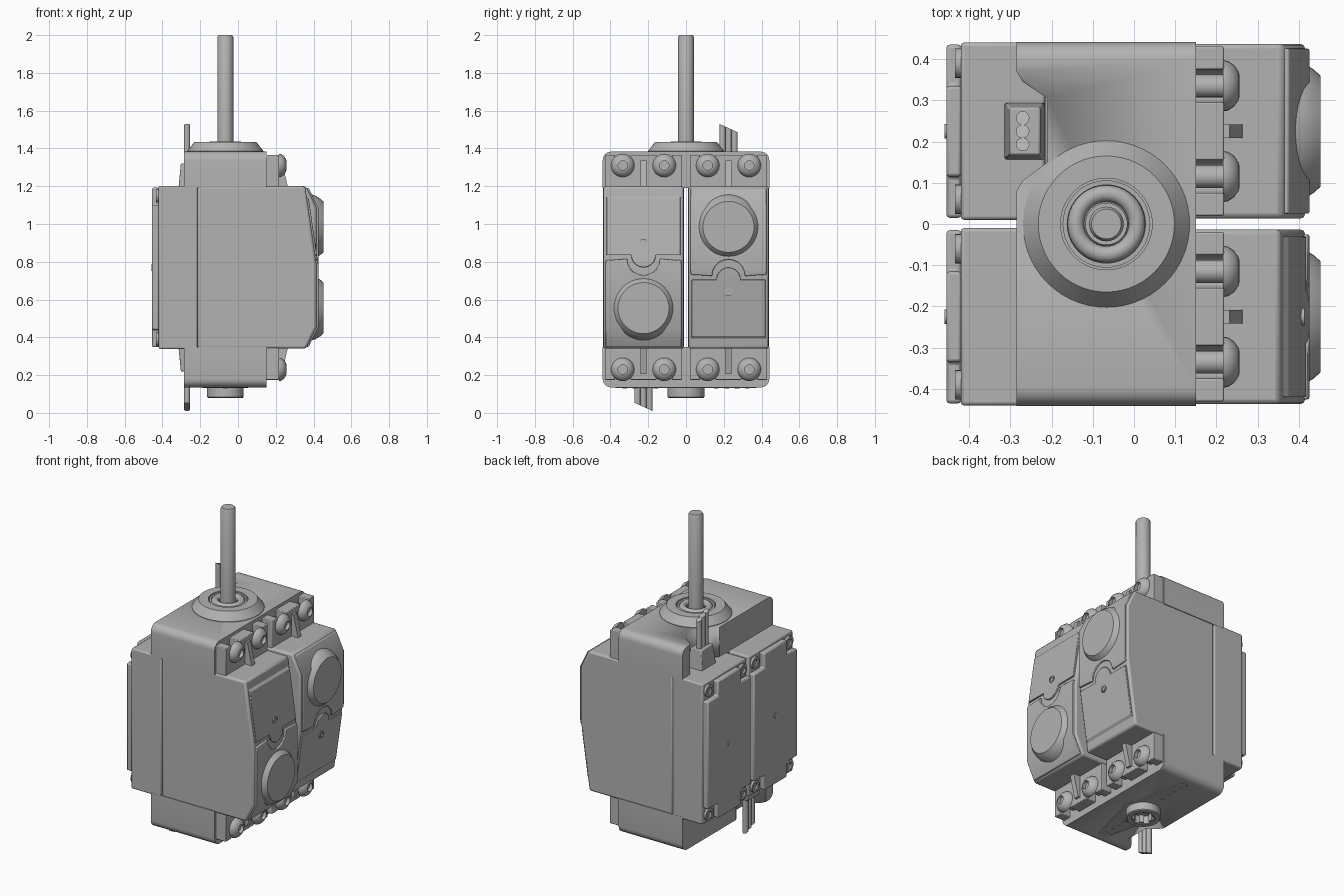
import bpy, bmesh
from math import pi, cos, sin, radians
from mathutils import Matrix, Vector

cube = bpy.data.objects.get("Cube")
if cube:
    bpy.data.objects.remove(cube, do_unlink=True)

grey = bpy.data.materials.new("plain_grey")
grey.use_nodes = True
grey.diffuse_color = (0.45, 0.45, 0.45, 1)
grey.node_tree.nodes["Principled BSDF"].inputs["Base Color"].default_value = (0.45, 0.45, 0.45, 1)

MID = 0.77       # height of the body centre
SIDE = 0.225     # sideways offset of each motor unit
AXIS_X = -0.067  # x of the output shaft


def prism(pts, axis, lo, hi):
    """Extrude a 2D outline along one axis."""
    place = {"x": lambda p: (lo, p[0], p[1]), "y": lambda p: (p[0], lo, p[1]),
             "z": lambda p: (p[0], p[1], lo)}[axis]
    bm = bmesh.new()
    face = bm.faces.new([bm.verts.new(place(p)) for p in pts])
    out = bmesh.ops.extrude_face_region(bm, geom=[face])
    step = Vector([hi - lo if a == axis else 0 for a in "xyz"])
    bmesh.ops.translate(bm, vec=step, verts=[v for v in out["geom"] if isinstance(v, bmesh.types.BMVert)])
    bmesh.ops.recalc_face_normals(bm, faces=bm.faces)
    return bm


def lathe(profile, matrix=Matrix(), steps=40):
    """Spin (radius, height) points round z, then move by matrix."""
    bm = bmesh.new()
    vs = [bm.verts.new((r, 0, h)) for r, h in profile]
    es = [bm.edges.new(pair) for pair in zip(vs, vs[1:])]
    bmesh.ops.spin(bm, geom=vs + es, cent=(0, 0, 0), axis=(0, 0, 1), angle=2 * pi, steps=steps)
    bmesh.ops.remove_doubles(bm, verts=bm.verts, dist=1e-4)
    bmesh.ops.recalc_face_normals(bm, faces=bm.faces)
    bm.transform(matrix)
    return bm


def clip(bm, co, no):
    """Slice off everything beyond a plane and close the cut."""
    bmesh.ops.bisect_plane(bm, geom=bm.verts[:] + bm.edges[:] + bm.faces[:],
                           plane_co=co, plane_no=no, clear_outer=True)
    bmesh.ops.holes_fill(bm, edges=[e for e in bm.edges if e.is_boundary], sides=0)
    bmesh.ops.recalc_face_normals(bm, faces=bm.faces)


def add(name, bm, bevel=0, loc=(0, 0, 0), rot=0):
    me = bpy.data.meshes.new(name)
    bm.to_mesh(me)
    me.materials.append(grey)
    me.polygons.foreach_set("use_smooth", [True] * len(me.polygons))
    me.set_sharp_from_angle(angle=radians(32))
    ob = bpy.data.objects.new(name, me)
    ob.location, ob.rotation_euler = loc, (rot, 0, 0)
    bpy.context.collection.objects.link(ob)
    if bevel:
        mod = ob.modifiers.new("soft_edges", "BEVEL")
        mod.width, mod.segments, mod.limit_method = bevel, 2, "ANGLE"
        mod.angle_limit = radians(40)
    return ob


def both(name, bm, bevel=0):
    """Place a part on the front unit and, turned over, on the back unit."""
    add("front_" + name, bm, bevel, (0, -SIDE, MID))
    add("back_" + name, bm, bevel, (0, SIDE, MID), pi)
    bm.free()


def rect(a, b, c, d):
    return [(a, c), (b, c), (b, d), (a, d)]


def arc(cx, cy, r, start, end, n=10):
    return [(cx + r * cos(start + (end - start) * i / n), cy + r * sin(start + (end - start) * i / n))
            for i in range(n + 1)]


def along_x(x, y, z, sign=1):
    return Matrix.Translation((x, y, z)) @ Matrix.Rotation(sign * pi / 2, 4, "Y")


def shape_face(bm, lift):
    """Flat face with a long slope above and a short chamfer below."""
    clip(bm, (0.415 + lift, 0, 0), (1, 0, 0))
    clip(bm, (0.355 + lift, 0, 0.43), (0.45, 0, 0.065))
    clip(bm, (0.36 + lift, 0, -0.43), (0.12, 0, -0.058))


# Motor cases
case = prism(rect(-0.212, 0.212, -0.43, 0.43), "x", -0.215, 0.5)
shape_face(case, 0)
both("main_case", case, 0.012)
both("rear_case", prism(rect(-0.215, 0.215, -0.432, 0.432), "x", -0.42, -0.2155), 0.008)

# Rear cover with notched corners, screws and a centre plug
cover = [(-0.21, -0.33), (-0.11, -0.33), (-0.11, -0.422), (0.11, -0.422), (0.11, -0.33), (0.21, -0.33)]
cover += [(-y, -z) for y, z in cover]
both("rear_cover", prism(cover, "x", -0.455, -0.418), 0.008)
for y in (-0.165, 0.165):
    for z in (-0.38, 0.38):
        both("cover_screw", lathe([(0, 0), (0.036, 0), (0.036, 0.014), (0.02, 0.014), (0.02, 0.004), (0, 0.004)],
                                  along_x(-0.42, y, z, -1), 20))
both("rear_plug", lathe([(0, 0), (0.018, 0), (0.018, 0.004), (0, 0.004)], along_x(-0.455, 0, 0, -1), 20))

# Raised face panels with a curved joint between them
upper = [(-0.195, 0.395), (-0.195, 0.065)] + arc(0, 0.065, 0.065, pi, 2 * pi) + [(0.195, 0.065), (0.195, 0.395)]
panel = prism(upper, "x", 0.3, 0.5)
shape_face(panel, 0.01)
clip(panel, (0.377, 0, 0.36), (1, 0, 0.9))
both("upper_panel", panel, 0.004)
lower = [(-0.2, -0.42), (-0.2, 0.038)] + arc(0, 0.045, 0.087, pi, 2 * pi) + [(0.2, 0.038), (0.2, -0.42)]
panel = prism(lower, "x", 0.3, 0.5)
shape_face(panel, 0.01)
both("lower_panel", panel, 0.004)
both("panel_pin", lathe([(0, 0), (0.021, 0), (0.021, 0.012), (0.014, 0.012), (0.014, 0.006), (0, 0.006)],
                        along_x(0.402, 0, 0.13), 20))
both("round_boss", lathe([(0, 0.36), (0.18, 0.36), (0.165, 0.41), (0.15, 0.435), (0.135, 0.452), (0, 0.452)],
                         along_x(0, 0, -0.215), 48))

# Mounting ears, gussets and socket screws
head = [(0, 0), (0.062, 0), (0.06, 0.012), (0.05, 0.027), (0.034, 0.038), (0.025, 0.04), (0.025, 0.02), (0, 0.02)]
for s in (1, -1):
    ear = [(-0.205, 0.42), (-0.205, 0.595)]
    for y in (-0.11, 0.11):
        ear += [(y - 0.04, 0.595)] + arc(y, 0.53, 0.04, pi, 2 * pi) + [(y + 0.04, 0.595)]
    ear += [(0.205, 0.595), (0.205, 0.42)]
    both("mounting_ear", prism([(y, s * z) for y, z in ear], "x", 0.145, 0.218), 0.004)
    rib = [(0.2, 0.42), (0.265, 0.42), (0.232, 0.565), (0.2, 0.565)]
    both("ear_gusset", prism([(x, s * z) for x, z in rib], "y", -0.016, 0.016))
    for y in (-0.11, 0.11):
        both("ear_screw", lathe(head, along_x(0.216, y, s * 0.54), 28))
        both("ear_bushing", lathe([(0, 0), (0.028, 0), (0.028, 0.08), (0, 0.08)],
                                  along_x(0.14, y, s * 0.54), 20))

# Cable grommet and three wires cut at a slant
grommet = prism(rect(-0.315, -0.215, -0.07, 0.07), "z", -0.42, -0.55)
for v in grommet.verts:
    if v.co.z < -0.5:
        v.co = (-0.265 + (v.co.x + 0.265) * 0.75, v.co.y * 0.82, v.co.z)
both("cable_grommet", grommet, 0.005)
for y in (-0.032, 0, 0.032):
    wire = prism(arc(-0.27, y, 0.0165, 0, 2 * pi * 15 / 16, 15), "z", -0.8, -0.5)
    clip(wire, (-0.27, 0, -0.738), (0, -0.45, -1))
    both("wire", wire)

# End caps joining the two units, with a cut-out for each cable
notch = [(-0.4, 0.37), (-0.285, 0.37), (-0.27, 0.345), (-0.21, 0.305),
         (-0.21, 0.15), (-0.27, 0.105), (-0.285, 0.08), (-0.4, 0.08)]
for name, s, inner, outer in (("top_cap", 1, 1.19, 1.383), ("bottom_cap", -1, 0.35, 0.135)):
    r = 0.045
    corners = arc(0.441 - r, -r, r, 0, pi / 2, 6) + arc(r - 0.441, -r, r, pi / 2, pi, 6)
    outline = [(0.441, inner)] + [(y, outer + s * z) for y, z in corners] + [(-0.441, inner)]
    cap = add(name, prism(outline, "x", -0.285, 0.15))
    cutter = add(name + "_cutter", prism([(x, s * y) for x, y in notch], "z", min(inner, outer) - 0.1,
                                         max(inner, outer) + 0.1))
    cutter.hide_render = True
    cutter.hide_set(True)
    cut = cap.modifiers.new("cable_cut_out", "BOOLEAN")
    cut.operation, cut.object, cut.solver = "DIFFERENCE", cutter, "EXACT"

# Top flange, bearing and shaft
axle = Matrix.Translation((AXIS_X, 0, 0))
add("shaft_flange", lathe([(0, 1.37), (0.202, 1.37), (0.202, 1.386), (0.165, 1.433), (0.111, 1.433),
                           (0.111, 1.405), (0, 1.405)], axle, 56))
add("shaft_bearing", lathe([(0.106, 1.4), (0.106, 1.428), (0.095, 1.428)] +
                           [(0.074 + a, 1.418 + b) for a, b in arc(0, 0, 0.02, 0, pi, 8)] +
                           [(0.05, 1.425), (0.05, 1.4)], axle, 40))
add("shaft", lathe([(0, 1.39), (0.042, 1.39), (0.042, 1.99), (0.036, 2), (0, 2)], axle, 32))

# Bottom horn with holes, and hollow output collar
horn = arc(AXIS_X, 0.34, 0.032, 0, pi, 8) + arc(AXIS_X, 0, 0.12, 0.8 * pi, 1.2 * pi, 8)
horn += arc(AXIS_X, -0.34, 0.032, pi, 2 * pi, 8) + arc(AXIS_X, 0, 0.12, -0.2 * pi, 0.2 * pi, 8)
add("output_horn", prism(horn, "z", 0.131, 0.14))
for i in range(4):
    for s in (1, -1):
        add("horn_eyelet", lathe([(0, 0.128), (0.012, 0.128), (0.012, 0.132)],
                                 Matrix.Translation((AXIS_X, s * (0.16 + 0.055 * i), 0)), 16))
add("output_collar", lathe([(0, 0.132), (0.062, 0.132), (0.062, 0.083), (0.066, 0.08), (0.092, 0.08),
                            (0.097, 0.085), (0.097, 0.14)], axle, 40))
for i in range(6):
    a = i * pi / 3
    tooth = prism(rect(0.05, 0.066, -0.014, 0.014), "z", 0.086, 0.134)
    tooth.transform(axle @ Matrix.Rotation(a, 4, "Z"))
    add("collar_spline", tooth)
